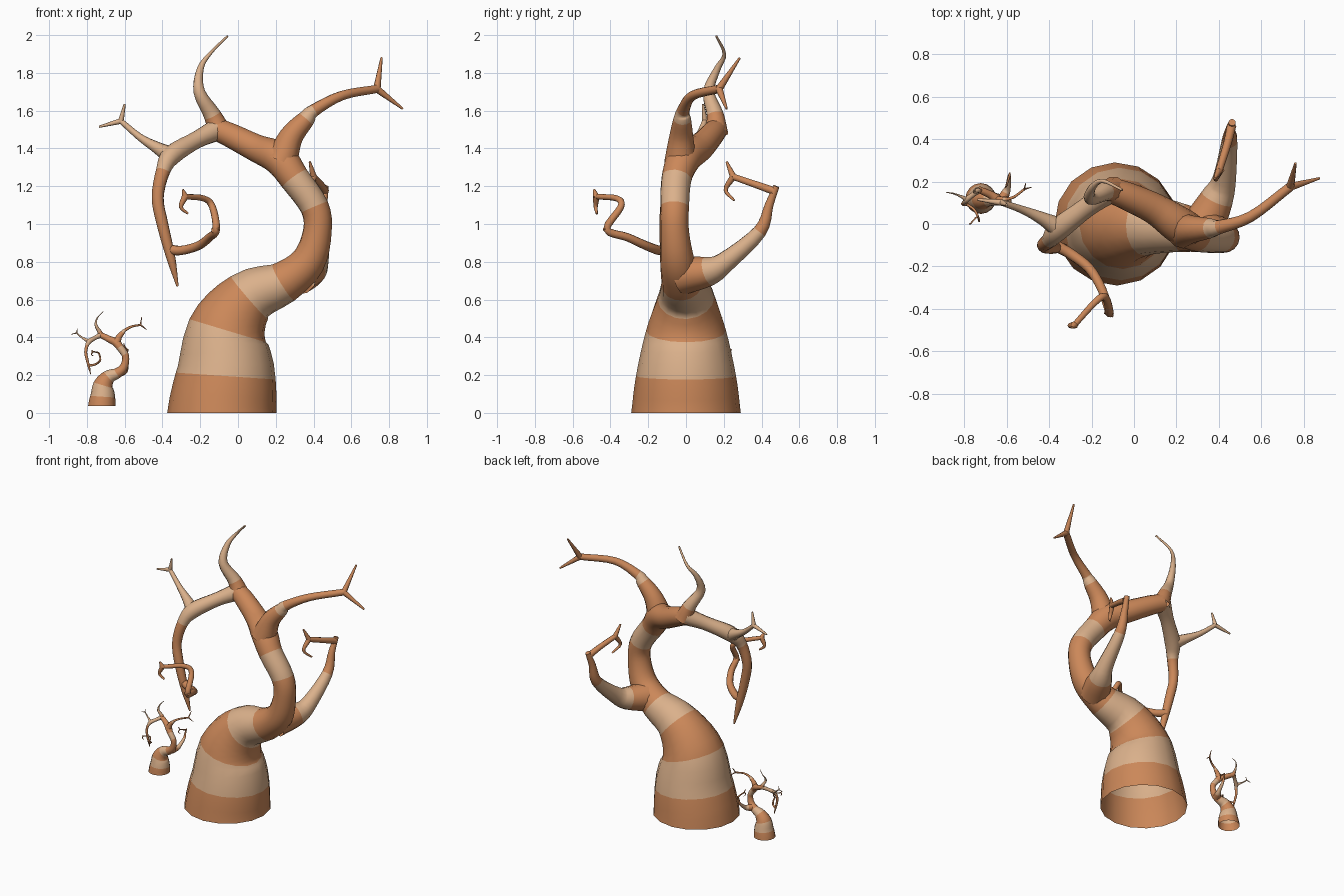
import bpy, bmesh, math
from mathutils import Vector

if "Cube" in bpy.data.objects:
    bpy.data.objects.remove(bpy.data.objects["Cube"])


def material(name, rgb):
    m = bpy.data.materials.new(name)
    m.diffuse_color = (*rgb, 1)
    m.use_nodes = True
    m.node_tree.nodes["Principled BSDF"].inputs["Base Color"].default_value = m.diffuse_color
    return m


MATS = [material("brown_bark", (0.60, 0.245, 0.10)),
        material("pale_bark", (0.71, 0.44, 0.26))]
STEPS = 4


def spline(p0, p1, p2, p3, t):
    # Catmull-Rom position and tangent
    a, b, c = p2 - p0, 2 * p0 - 5 * p1 + 4 * p2 - p3, 3 * p1 - p0 - 3 * p2 + p3
    return p1 + (a * t + b * t * t + c * t ** 3) / 2, (a + 2 * b * t + 3 * c * t * t) / 2


def tube(name, points, light, sides, place):
    """Tapered tube through (x, y, z, radius); 'light' lists the pale segments."""
    n = len(points) - 1
    pts = [Vector(p) for p in points]
    pts = [2 * pts[0] - pts[1]] + pts + [2 * pts[-1] - pts[-2]]
    samples = [spline(*pts[i:i + 4], k / STEPS) for i in range(n) for k in range(STEPS)]
    samples.append(spline(*pts[n - 1:n + 3], 1.0))
    bm = bmesh.new()
    rings, u = [], Vector((1, 0.02, 0))
    for k, (p, t) in enumerate(samples):
        d = t.to_3d().normalized()
        if k == 0 and points[0][2] == 0:
            d = Vector((0, 0, 1))          # flat foot on the ground
        if abs(u.dot(d)) > 0.95:
            u = Vector((0, 1, 0))
        u = (u - d * u.dot(d)).normalized()
        v = d.cross(u)
        angles = [math.tau * j / sides for j in range(sides)]
        rings.append([bm.verts.new(place(p.to_3d() + (u * math.cos(a) + v * math.sin(a))
                                         * max(p[3], 0.003))) for a in angles])
    for k in range(n * STEPS):
        a, b = rings[k], rings[k + 1]
        for j in range(sides):
            i = (j + 1) % sides
            f = bm.faces.new((a[j], a[i], b[i], b[j]))
            f.material_index = int(k // STEPS in light)
            f.smooth = True
    bm.faces.new(rings[-1]).material_index = int(n - 1 in light)
    me = bpy.data.meshes.new(name)
    bm.to_mesh(me)
    bm.free()
    for m in MATS:
        me.materials.append(m)
    bpy.context.collection.objects.link(bpy.data.objects.new(name, me))


def tree(prefix, scale, offset):
    def place(co):
        return co * scale + Vector(offset)

    def branch(name, r0, r1, power, path, light=(), sides=10):
        # radius falls from r0 to r1 along the path
        n = len(path) - 1
        tube(prefix + name, [(*p, r1 + (r0 - r1) * (1 - i / n) ** power)
                             for i, p in enumerate(path)], light, sides, place)

    def twig(name, node, *rest, r=.018, light=()):
        branch(name, r, .006, 1.3, [node, *rest], light, 8)

    # trunk: foot, S-bend and crown
    tube(prefix + "trunk", [
        (-.085, 0, 0, .29), (-.065, 0, .195, .265), (-.055, 0, .435, .212),
        (.06, 0, .61, .15), (.24, -.02, .69, .112), (.37, -.045, .8, .092),
        (.42, -.06, .96, .076), (.405, -.06, 1.09, .076), (.3, -.05, 1.24, .08),
        (.22, -.01, 1.345, .088), (.1, .07, 1.4, .074), (-.03, .13, 1.465, .066),
        (-.11, .16, 1.5, .06)], (1, 3, 7), 16, place)
    # pale crown end that bends into the drooping limb
    tube(prefix + "drooping_limb", [
        (-.11, .16, 1.5, .06), (-.22, .08, 1.445, .047), (-.35, -.02, 1.365, .053),
        (-.397, -.075, 1.28, .038), (-.425, -.1, 1.14, .032), (-.4, -.11, 1, .031),
        (-.355, -.11, .82, .024), (-.32, -.1, .67, .006)], (0, 1, 2), 12, place)

    # right branch and its fork
    node = (.735, .175, 1.715)
    branch("right_branch", .085, .022, 1.8, [
        (.23, -.03, 1.33), (.28, -.025, 1.46), (.36, -.02, 1.555), (.4, -.015, 1.6),
        (.55, .035, 1.68), node], (2,), 12)
    twig("right_twig_up", node, (.76, .285, 1.88), r=.02)
    twig("right_twig_out", node, (.872, .215, 1.61), r=.02)

    # top horn
    branch("top_branch", .065, .006, 1.7, [
        (-.095, .16, 1.48), (-.135, .155, 1.575), (-.205, .12, 1.7), (-.2, .165, 1.82),
        (-.15, .203, 1.9), (-.055, .16, 1.995)], range(1, 5))

    # left branch and its fork
    node = (-.62, .1, 1.545)
    branch("left_branch", .05, .014, 1.8, [
        (-.35, -.02, 1.36), (-.43, .025, 1.405), (-.52, .065, 1.46), node], range(3))
    twig("left_twig_up", node, (-.6, .09, 1.635), r=.015, light=(0,))
    twig("left_twig_out", node, (-.735, .115, 1.515), r=.015, light=(0,))

    # curl hanging from the drooping limb
    node = (-.28, -.475, 1.145)
    branch("curl_branch", .027, .014, .9, [
        (-.365, -.105, .865), (-.3, -.14, .86), (-.21, -.21, .885), (-.15, -.31, .93),
        (-.115, -.42, .972), (-.135, -.345, 1.09), (-.18, -.365, 1.135), node])
    twig("curl_knot", (-.13, -.41, .965), (-.1, -.435, .975))
    twig("curl_twig_up", node, (-.292, -.487, 1.182))
    twig("curl_twig_down", node, (-.302, -.478, 1.09), (-.265, -.472, 1.055))

    # rear branch with its hook
    branch("rear_branch", .105, .017, 1.6, [
        (.32, -.02, .73), (.39, .12, .75), (.425, .21, .8), (.45, .39, .96),
        (.452, .44, 1.1), (.462, .478, 1.2)], (1, 2), 12)
    node = (.4, .25, 1.25)
    branch("rear_hook", .022, .017, 1, [(.46, .465, 1.175), (.44, .38, 1.205), node])
    twig("rear_twig_up", node, (.38, .215, 1.33))
    twig("rear_twig_down", node, (.385, .21, 1.18), (.42, .255, 1.125))


# large tree, then a quarter-size copy beside it
tree("tree_", 1.0, (0, 0, 0))
tree("small_tree_", 0.25, (-.70, .12, .037))
